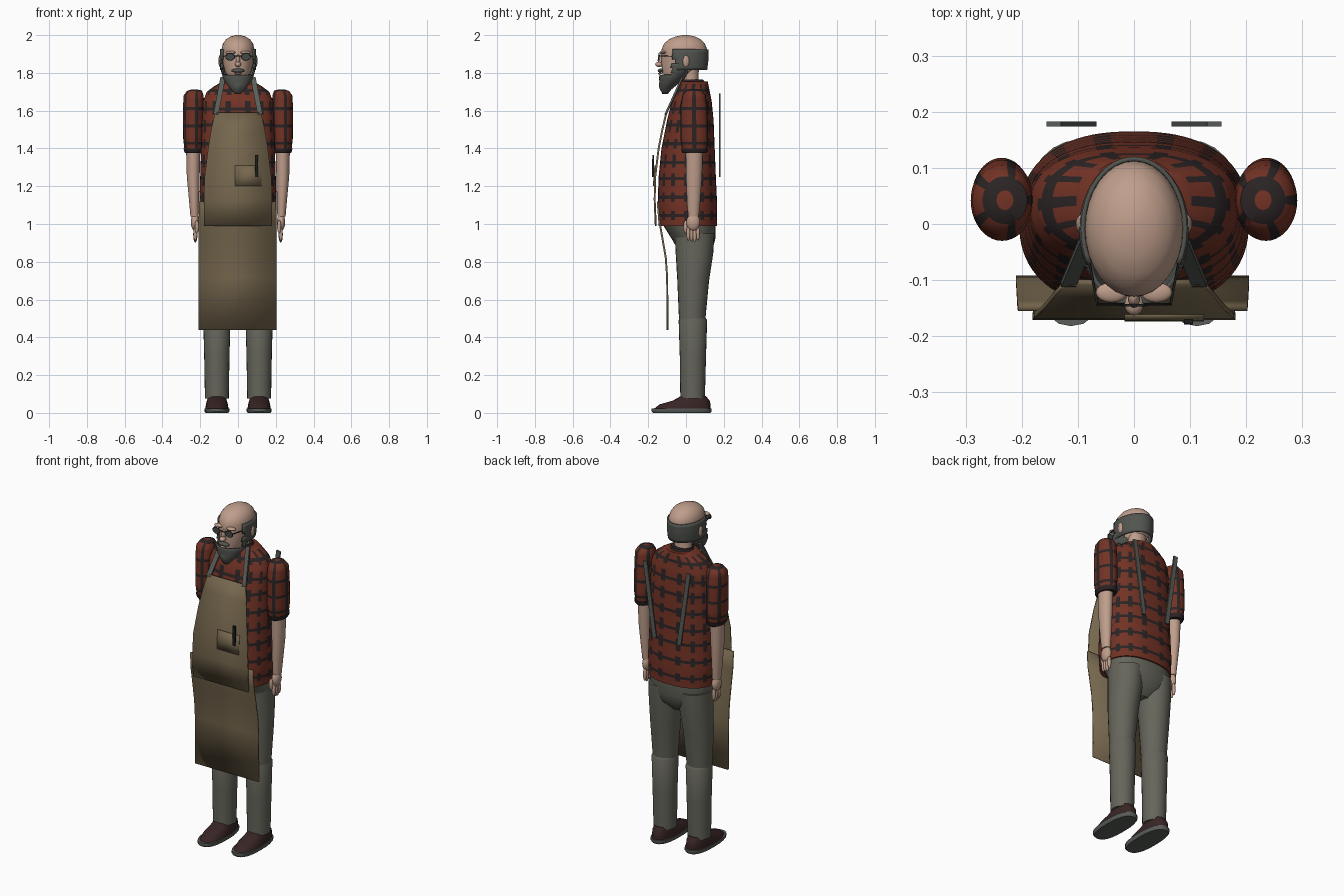
import bpy, bmesh, math
from mathutils import Vector, Matrix

cube = bpy.data.objects.get("Cube")
if cube:
    bpy.data.objects.remove(cube, do_unlink=True)


def material(name, r, g, b):
    m = bpy.data.materials.new(name)
    m.use_nodes = True
    m.diffuse_color = (r, g, b, 1)
    m.node_tree.nodes["Principled BSDF"].inputs["Base Color"].default_value = (r, g, b, 1)
    return m


SKIN = material("skin", .52, .34, .26)
RED = material("plaid red", .17, .032, .018)
DARK = material("plaid dark", .024, .017, .018)
CANVAS = material("apron canvas", .18, .135, .075)
CLOTH = material("trouser grey", .13, .13, .105)
HAIR = material("hair grey", .085, .09, .08)
STRAP = material("strap grey", .1, .11, .1)
SHOE = material("shoe brown", .04, .018, .018)
BLACK = material("frame black", .012, .012, .012)
LENS = material("lens grey", .06, .065, .065)


def finish(name, bm, mats, thick=0, angle=40):
    bmesh.ops.recalc_face_normals(bm, faces=bm.faces)
    me = bpy.data.meshes.new(name)
    bm.to_mesh(me)
    bm.free()
    ob = bpy.data.objects.new(name, me)
    bpy.context.collection.objects.link(ob)
    for m in mats:
        me.materials.append(m)
    if thick:
        mod = ob.modifiers.new("thickness", "SOLIDIFY")
        mod.thickness = thick
        mod.offset = 0
    bpy.ops.object.select_all(action="DESELECT")
    ob.select_set(True)
    bpy.context.view_layer.objects.active = ob
    bpy.ops.object.shade_smooth_by_angle(angle=math.radians(angle))
    return ob


def loft(name, rings, mats, seg=24, power=2, step=0, rule=None, keep=None, thick=0):
    """Stack of rounded rings, each (z, half width, front y, back y, centre x)."""
    rows = [rings[0]]
    for a, b in zip(rings, rings[1:]):
        n = max(1, round((b[0] - a[0]) / step)) if step else 1
        rows += [[p + (q - p) * k / n for p, q in zip(a, b)] for k in range(1, n + 1)]
    bm = bmesh.new()
    grid = []
    for z, rx, front, back, cx in rows:
        ring = []
        for i in range(seg):
            t = math.tau * i / seg
            c, s = math.cos(t), math.sin(t)
            x = math.copysign(abs(c) ** (2 / power), c) * rx
            y = math.copysign(abs(s) ** (2 / power), s) * (back - front) / 2
            ring.append(bm.verts.new((cx + x, (front + back) / 2 + y, z)))
        grid.append(ring)
    for lo, hi in zip(grid, grid[1:]):
        for i in range(seg):
            j = (i + 1) % seg
            f = bm.faces.new((lo[i], lo[j], hi[j], hi[i]))
            mid = f.calc_center_median()
            if keep and not keep(mid):
                bm.faces.remove(f)
            elif rule:
                f.material_index = rule((i + .5) / seg, mid.z)
    if not keep:
        for ring in (grid[0], grid[-1]):
            bm.faces.new(ring)
    return finish(name, bm, mats, thick)


def plaid(columns, pitch=.095):
    """Rounded red patches (0) on a dark ground (1)."""
    def rule(u, z):
        a = 2 * (u * columns % 1) - 1
        b = 2 * (z / pitch % 1) - 1
        return 0 if a ** 4 + b ** 4 < .5 else 1
    return rule


def sheet(name, rows, mat, thick):
    """Flat cloth from rows of (z, left x, right x, y)."""
    bm = bmesh.new()
    pairs = [[bm.verts.new((x, y, z)) for x in (l, r)] for z, l, r, y in rows]
    for a, b in zip(pairs, pairs[1:]):
        bm.faces.new((a[0], a[1], b[1], b[0]))
    return finish(name, bm, [mat], thick)


def bar(name, p, q, width, depth, mat):
    p, q = Vector(p), Vector(q)
    z = (q - p).normalized()
    x = Vector((0, 1, 0)).cross(z).normalized()
    rot = Matrix((x, z.cross(x), z)).transposed().to_4x4()
    bm = bmesh.new()
    size = Matrix.Diagonal((width, depth, (q - p).length, 1))
    bmesh.ops.create_cube(bm, size=1, matrix=Matrix.Translation((p + q) / 2) @ rot @ size)
    return finish(name, bm, [mat])


def ball(name, at, radii, mat):
    bm = bmesh.new()
    bmesh.ops.create_uvsphere(bm, u_segments=16, v_segments=10, radius=1,
                              matrix=Matrix.Translation(at) @ Matrix.Diagonal((*radii, 1)))
    return finish(name, bm, [mat])


# Shirt body
loft("shirt", [(.99, .2, -.145, .165, 0), (1.1, .205, -.15, .165, 0), (1.25, .2, -.145, .158, 0),
               (1.4, .195, -.13, .152, 0), (1.55, .19, -.1, .146, 0), (1.65, .185, -.075, .136, 0),
               (1.7, .165, -.055, .126, 0), (1.73, .125, -.04, .12, 0), (1.755, .08, -.03, .115, 0)],
     [RED, DARK], seg=84, power=2.4, step=.016, rule=plaid(14))
loft("collar", [(1.74, .075, -.035, .112, 0), (1.765, .06, -.02, .09, 0)], [DARK])

# Trouser seat
loft("trouser_seat", [(.81, .05, 0, .09, 0), (.86, .14, -.04, .14, 0), (.92, .185, -.075, .155, 0),
                      (1, .193, -.125, .157, 0)], [CLOTH], seg=32, power=2.3)

for s, side in ((1, "left"), (-1, "right")):
    # Sleeve and arm
    loft(side + "_sleeve", [(1.39, .048, -.02, .11, .235 * s), (1.45, .054, -.03, .118, .236 * s),
                            (1.62, .056, -.03, .114, .235 * s), (1.68, .053, -.02, .105, .235 * s),
                            (1.705, .04, 0, .085, .23 * s), (1.713, .015, .025, .06, .23 * s)],
         [RED, DARK], seg=40, step=.016, rule=plaid(5))
    loft(side + "_cuff", [(1.375, .046, -.016, .108, .234 * s), (1.385, .052, -.024, .116, .234 * s),
                          (1.4, .053, -.025, .117, .235 * s)], [DARK])
    loft(side + "_forearm", [(1.04, .022, .012, .068, .23 * s), (1.1, .025, .006, .074, .232 * s),
                             (1.25, .034, 0, .085, .237 * s), (1.4, .038, -.002, .09, .237 * s)], [SKIN])
    ball(side + "_palm", (.228 * s, .038, 1.01), (.022, .036, .046), SKIN)
    for k in range(4):
        ball(f"{side}_finger_{k + 1}", (.226 * s, .012 + .017 * k, .95 - .005 * (k % 3)),
             (.011, .01, .038), SKIN)
    ball(side + "_thumb", (.218 * s, -.002, .985), (.011, .012, .035), SKIN)

    # Leg
    loft(side + "_thigh", [(.49, .069, -.037, .102, .112 * s), (.7, .083, -.046, .122, .108 * s),
                           (.85, .09, -.055, .145, .1 * s), (.95, .092, -.06, .15, .098 * s)], [CLOTH])
    loft(side + "_shin", [(.075, .063, -.03, .1, .112 * s), (.3, .067, -.033, .106, .112 * s),
                          (.49, .072, -.039, .112, .112 * s), (.51, .065, -.03, .1, .112 * s)], [CLOTH])

    # Shoe
    loft(side + "_sole", [(0, .06, -.175, .13, .112 * s), (.008, .066, -.182, .135, .112 * s),
                          (.024, .066, -.182, .135, .112 * s)], [STRAP], power=2.5)
    loft(side + "_shoe", [(.02, .062, -.172, .13, .112 * s), (.045, .058, -.14, .13, .112 * s),
                          (.065, .053, -.07, .125, .112 * s), (.09, .045, -.025, .105, .112 * s)],
         [SHOE], power=2.3)

    # Apron straps
    bar(side + "_neck_strap", (.117 * s, -.108, 1.58), (.08 * s, -.02, 1.775), .027, .01, STRAP)
    bar(side + "_back_strap", (.08 * s, .178, 1.25), (.143 * s, .178, 1.69), .026, .009, STRAP)

    # Ear, brow and glasses
    ball(side + "_ear", (.093 * s, 0, 1.862), (.011, .018, .032), SKIN)
    ball(side + "_brow", (.04 * s, -.122, 1.908), (.028, .018, .009), SKIN)
    loft(side + "_lens", [(0, .023, -.017, .017, 0), (.004, .023, -.017, .017, 0)], [LENS])
    lens = bpy.context.object
    lens.rotation_euler.x = math.pi / 2
    lens.location = (.042 * s, -.141, 1.885)
    bpy.ops.mesh.primitive_torus_add(major_segments=24, minor_segments=6, major_radius=.023,
                                     minor_radius=.0025, location=(.042 * s, -.143, 1.885),
                                     rotation=(math.pi / 2, 0, 0))
    rim = bpy.context.object
    rim.name = side + "_lens_rim"
    rim.scale.y = .78
    rim.data.materials.append(BLACK)
    bar(side + "_temple", (.065 * s, -.143, 1.89), (.094 * s, .005, 1.885), .004, .004, BLACK)

bar("glasses_bridge", (-.02, -.145, 1.89), (.02, -.145, 1.89), .004, .004, BLACK)

# Head and neck
loft("neck", [(1.7, .06, -.02, .09, 0), (1.77, .05, -.015, .065, 0), (1.84, .055, -.03, .07, 0)], [SKIN])
loft("head", [(1.74, .03, -.11, -.045, 0), (1.77, .052, -.122, 0, 0), (1.81, .07, -.127, .055, 0),
              (1.85, .08, -.13, .09, 0), (1.89, .085, -.13, .105, 0), (1.925, .087, -.129, .112, 0),
              (1.955, .08, -.116, .1, 0), (1.978, .063, -.09, .077, 0), (1.992, .04, -.057, .048, 0),
              (2, .012, -.018, .014, 0)], [SKIN], seg=32)
ball("nose_bridge", (0, -.13, 1.868), (.011, .02, .03), SKIN)
ball("nose_tip", (0, -.143, 1.845), (.017, .02, .014), SKIN)

# Hair, beard and moustache
loft("hair", [(1.815, .09, -.133, .108, 0), (1.87, .094, -.135, .115, 0), (1.925, .091, -.133, .116, 0)],
     [HAIR], seg=48, step=.02, keep=lambda c: c.y > -.065, thick=.008)
loft("beard", [(1.69, .012, -.122, -.1, 0), (1.715, .035, -.132, -.08, 0), (1.74, .055, -.137, -.05, 0),
               (1.77, .074, -.138, -.008, 0), (1.8, .084, -.137, .02, 0), (1.85, .09, -.135, .06, 0)],
     [HAIR], seg=48, step=.012, thick=.008,
     keep=lambda c: c.y < .005 and (c.z < 1.79 or c.y > -.075))
ball("chin_tuft", (0, -.118, 1.735), (.032, .025, .04), HAIR)
ball("moustache", (0, -.134, 1.812), (.036, .016, .011), HAIR)
ball("lips", (0, -.138, 1.796), (.018, .01, .006), SKIN)

# Apron
sheet("apron_skirt", [(.44, -.21, .205, -.097), (.72, -.21, .205, -.1), (.82, -.21, .205, -.107),
                      (.92, -.209, .204, -.124), (1.02, -.208, .203, -.142), (1.12, -.207, .202, -.15)],
      CANVAS, .01)
sheet("apron_bib", [(z, -w, w, y) for z, w, y in
                    ((.99, .18, -.16), (1.13, .181, -.166), (1.25, .177, -.163), (1.4, .158, -.145),
                     (1.5, .142, -.125), (1.59, .122, -.104))], CANVAS, .01)
sheet("apron_pocket", [(1.2, -.017, .125, -.17), (1.25, -.017, .125, -.169),
                       (1.31, -.017, .125, -.163)], CANVAS, .008)
bar("pen", (.097, -.175, 1.25), (.097, -.174, 1.365), .016, .009, BLACK)
